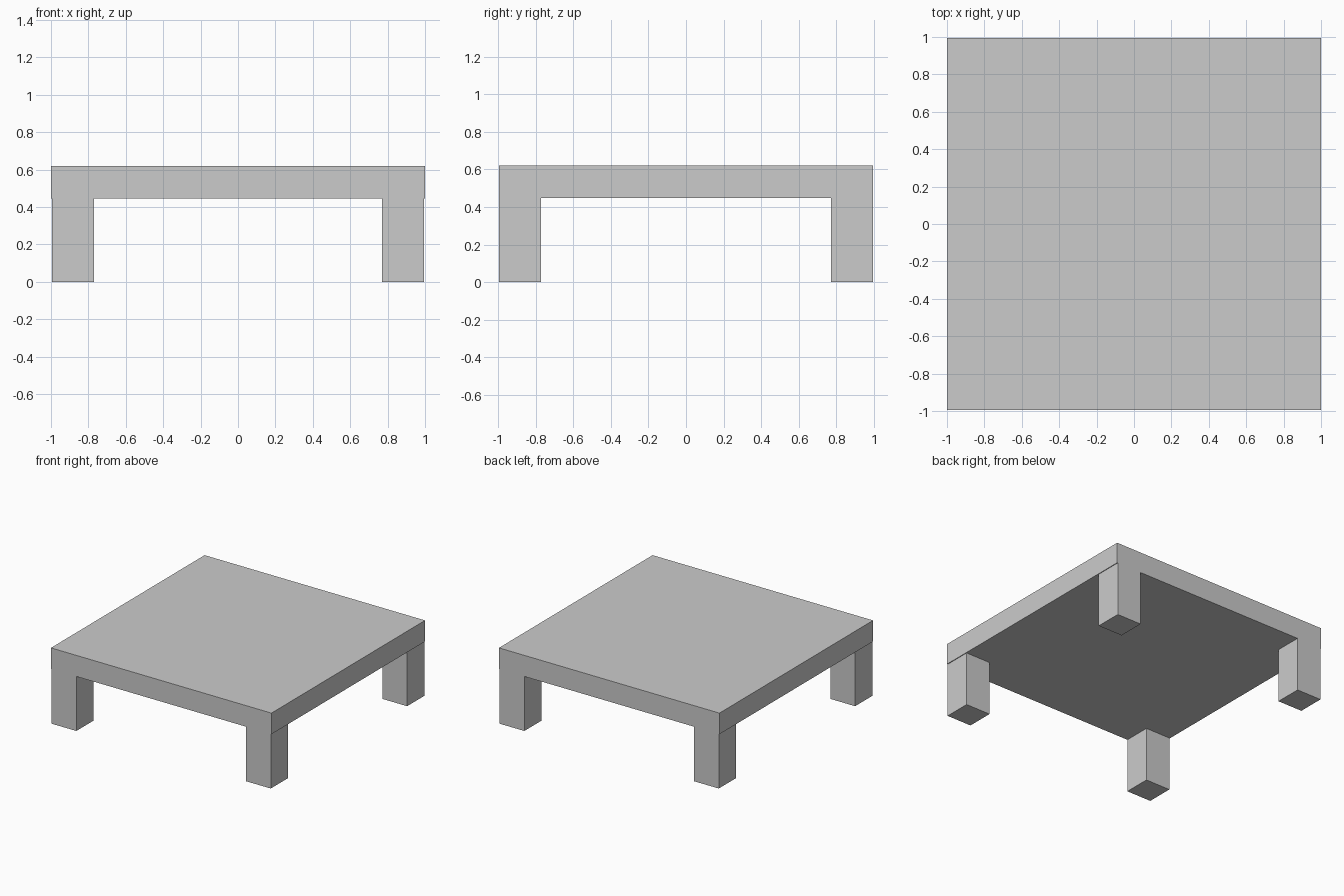
import bpy

if "Cube" in bpy.data.objects:
    bpy.data.objects.remove(bpy.data.objects["Cube"])


def box(name, lo, hi):
    """Axis-aligned box between two corners."""
    bpy.ops.mesh.primitive_cube_add(size=1, location=[(a + b) / 2 for a, b in zip(lo, hi)])
    ob = bpy.context.object
    ob.name = name
    ob.scale = [b - a for a, b in zip(lo, hi)]
    bpy.ops.object.transform_apply(location=False, rotation=False, scale=True)
    return ob


# Slab top
box("table_top", (-1, -0.995, 0.447), (1, 0.995, 0.62))

# Four square corner legs, flush with front and back, slightly inset at the sides
for side, sx in (("left", -1), ("right", 1)):
    for end, sy in (("front", -1), ("back", 1)):
        xs = sorted((sx * 0.77, sx * 0.994))
        ys = sorted((sy * 0.772, sy * 0.995))
        box(f"{end}_{side}_leg", (xs[0], ys[0], 0), (xs[1], ys[1], 0.447))
